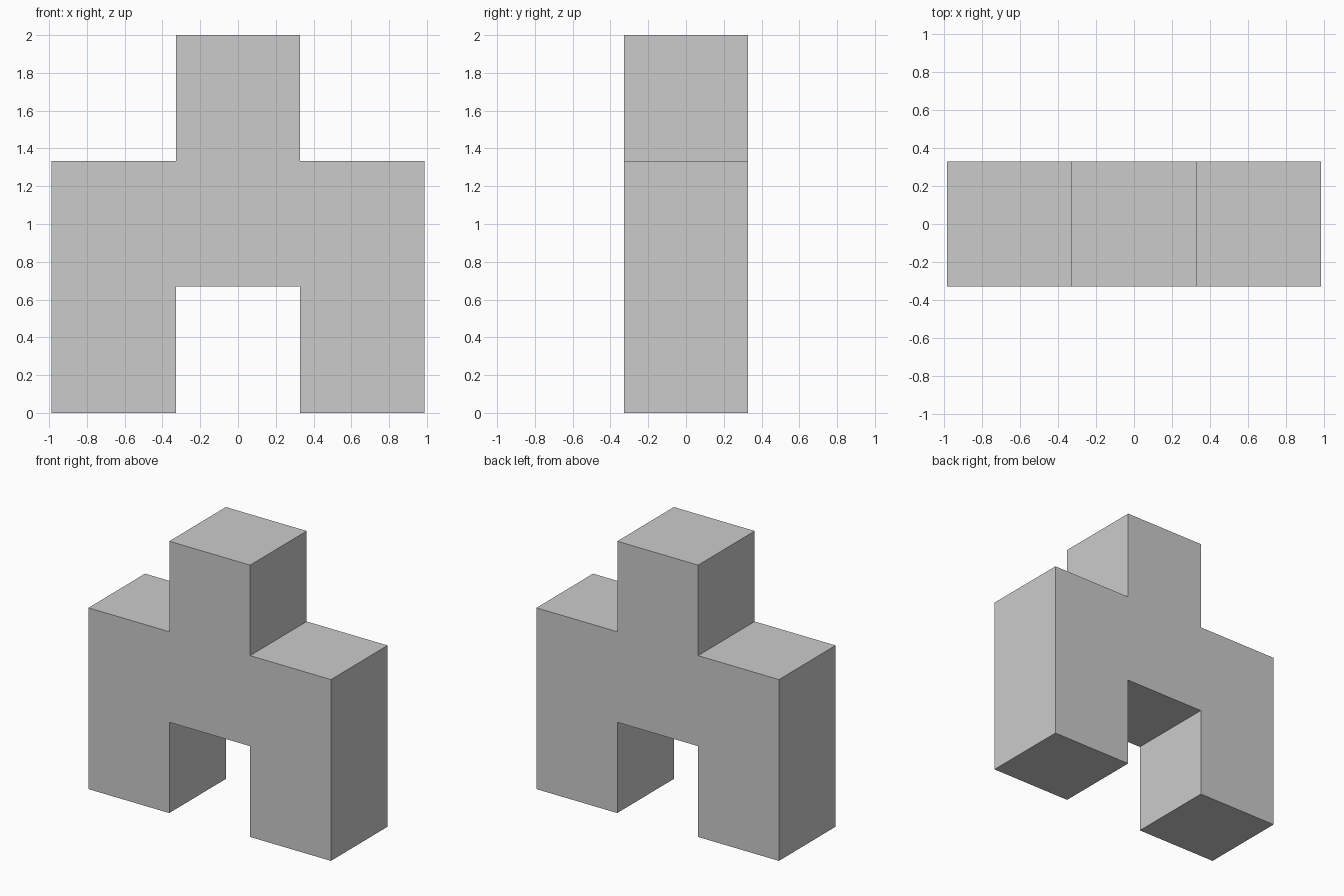
import bpy, bmesh
from mathutils import Vector

if "Cube" in bpy.data.objects:
    bpy.data.objects.remove(bpy.data.objects["Cube"])

INNER, OUTER = 0.329, 0.987      # half widths of the centre column and the whole body
LEG, SHOULDER, TOP = 0.668, 1.334, 2.0
DEPTH = 0.658

# Right half of the front outline, from the arch up to the top; mirrored for the left
half = [(INNER, LEG), (INNER, 0), (OUTER, 0), (OUTER, SHOULDER),
        (INNER, SHOULDER), (INNER, TOP)]
outline = half + [(-x, z) for x, z in reversed(half)]

# Blocky body: outline extruded from front to back
bm = bmesh.new()
front = bm.faces.new([bm.verts.new((x, -DEPTH / 2, z)) for x, z in outline])
result = bmesh.ops.extrude_face_region(bm, geom=[front], use_keep_orig=True)
back_verts = [g for g in result["geom"] if isinstance(g, bmesh.types.BMVert)]
bmesh.ops.translate(bm, verts=back_verts, vec=Vector((0, DEPTH, 0)))
bmesh.ops.recalc_face_normals(bm, faces=bm.faces)

mesh = bpy.data.meshes.new("stepped_arch_block")
bm.to_mesh(mesh)
bm.free()
bpy.context.collection.objects.link(bpy.data.objects.new("stepped_arch_block", mesh))
